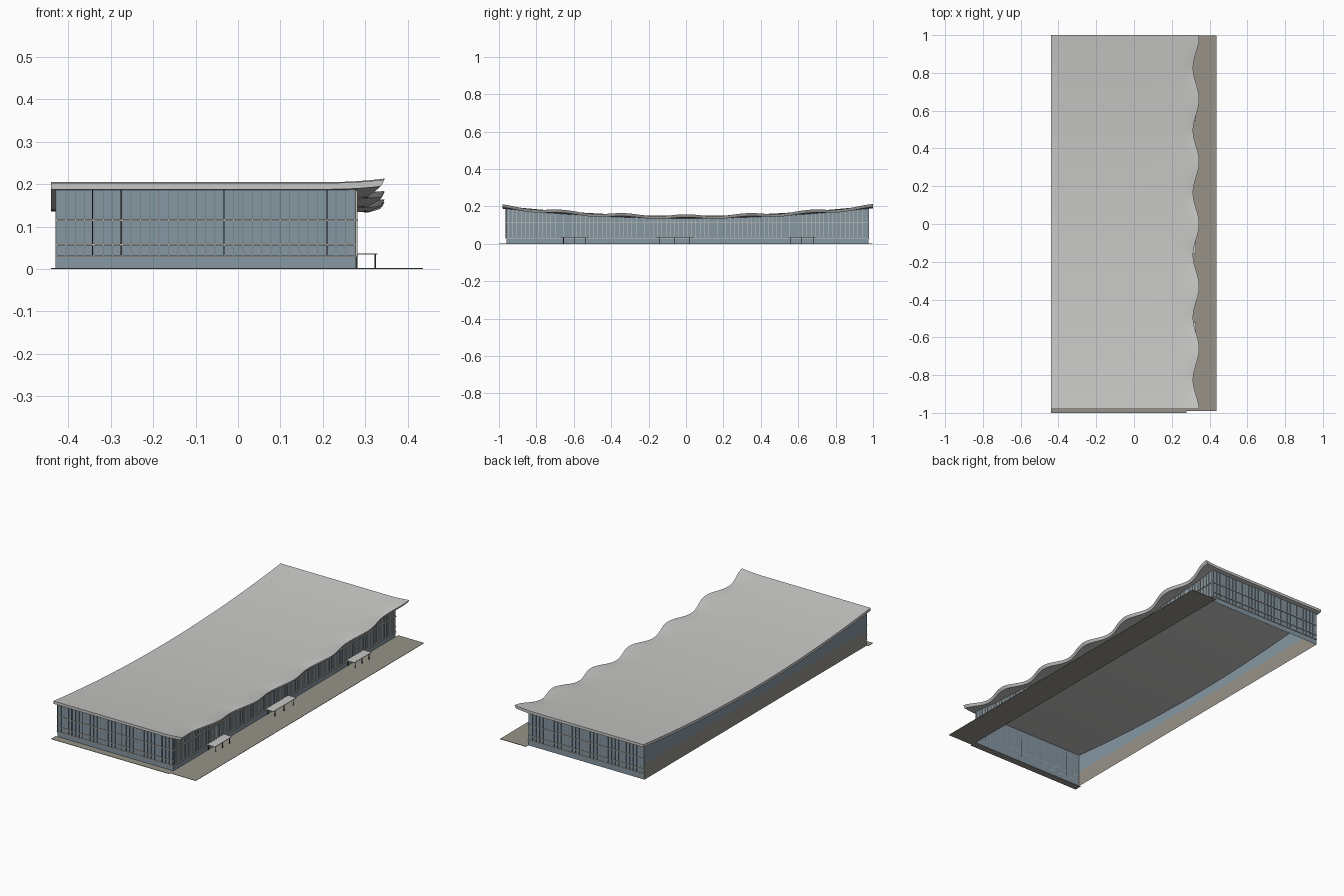
import bpy, bmesh, math

if "Cube" in bpy.data.objects:
    bpy.data.objects.remove(bpy.data.objects["Cube"])


def material(name, rgb):
    m = bpy.data.materials.new(name)
    m.diffuse_color = (*rgb, 1)
    m.use_nodes = True
    m.node_tree.nodes["Principled BSDF"].inputs["Base Color"].default_value = m.diffuse_color
    return m


ROOF = material("roof_grey", (0.58, 0.58, 0.57))
GLASS = material("blue_grey_glazing", (0.24, 0.31, 0.37))
STONE = material("warm_paving", (0.31, 0.29, 0.25))
TRIM = material("pale_trim", (0.60, 0.57, 0.50))
MULL = material("mullion_grey", (0.20, 0.23, 0.24))
DARK = material("dark_metal", (0.03, 0.03, 0.035))

X0, X1, Y0, Y1 = -0.43, 0.278, -0.96, 0.975   # wall lines
RX, RY0, RY1, THICK = -0.44, -0.98, 1.0, 0.015  # roof limits


def roof_z(y):
    return 0.15 + 0.055 * y * y


def finish(bm, name, mats):
    me = bpy.data.meshes.new(name)
    bm.to_mesh(me)
    bm.free()
    for m in mats:
        me.materials.append(m)
    ob = bpy.data.objects.new(name, me)
    bpy.context.collection.objects.link(ob)
    return ob


def add_box(bm, x0, x1, y0, y1, z0, z1):
    c = [bm.verts.new((x, y, z)) for z in (z0, z1)
         for x, y in ((x0, y0), (x1, y0), (x1, y1), (x0, y1))]
    for f in ((3, 2, 1, 0), (4, 5, 6, 7), (0, 1, 5, 4), (1, 2, 6, 5), (2, 3, 7, 6), (3, 0, 4, 7)):
        bm.faces.new([c[i] for i in f])


def boxes(name, mat, items):
    bm = bmesh.new()
    for b in items:
        add_box(bm, *b)
    return finish(bm, name, [mat])


def steps(a, b, n):
    return [a + (b - a) * i / n for i in range(n + 1)]


# Sagging roof slab with a scalloped, flared eave
def roof_ring(y):
    wave = math.cos(2 * math.pi * y / 0.33)
    edge = 0.329 + 0.016 * wave
    top = []
    for x in (RX, -0.2, 0.05, 0.22):
        top.append((x, roof_z(y)))
    for t in (0.25, 0.5, 0.75, 0.92, 1.0):
        top.append((0.22 + (edge - 0.22) * t, roof_z(y) + t * t * (0.002 + 0.006 * wave)))
    bottom = [(x, z - THICK) for x, z in reversed(top)]
    bottom[0] = (edge - 0.006, top[-1][1] - 0.012)
    return [(x, y, z) for x, z in top + bottom]


bm = bmesh.new()
rings = [[bm.verts.new(p) for p in roof_ring(y)] for y in steps(RY0, RY1, 120)]
n = len(rings[0])
for a, b in zip(rings, rings[1:]):
    for i in range(n):
        bm.faces.new((a[i], a[(i + 1) % n], b[(i + 1) % n], b[i]))
bm.faces.new(rings[0])
bm.faces.new(rings[-1])
bmesh.ops.recalc_face_normals(bm, faces=bm.faces)
roof = finish(bm, "roof", [ROOF])
bpy.context.view_layer.objects.active = roof
roof.select_set(True)
bpy.ops.object.shade_smooth_by_angle(angle=math.radians(40))
roof.select_set(False)


# Thin walls whose tops follow the roof
def wall(name, points, levels, mats):
    bm = bmesh.new()
    cols = [[bm.verts.new((x, y, z)) for z in levels + [roof_z(y) - THICK + 0.001]]
            for x, y in points]
    for a, b in zip(cols, cols[1:]):
        for i in range(len(levels)):
            bm.faces.new((a[i], b[i], b[i + 1], a[i + 1])).material_index = i
    return finish(bm, name, mats)


ys = steps(Y0, Y1, 40)
wall("right_wall", [(X1, y) for y in ys], [0.0], [GLASS])
wall("left_wall", [(X0, y) for y in reversed(ys)], [0.0, 0.085], [STONE, GLASS])
wall("front_wall", [(X0, Y0), (X1, Y0)], [0.0], [GLASS])
wall("back_wall", [(X1, Y1), (X0, Y1)], [0.0], [GLASS])

# Vertical mullions on the three glazed sides
W, D, BASE = 0.0012, 0.003, 0.03
boxes("right_mullions", TRIM,
      [(X1, X1 + D, y - W, y + W, BASE, roof_z(y) - THICK) for y in steps(Y0 + 0.01, Y1 - 0.01, 84)])
for name, ya, yb in (("front_mullions", Y0 - D, Y0), ("back_mullions", Y1, Y1 + D)):
    boxes(name, MULL, [(x - W, x + W, ya, yb, BASE, roof_z(Y0) - THICK)
                       for x in steps(X0 + 0.003, X1 - 0.003, 32)])

# Heavier dark posts on the front
boxes("front_posts", DARK, [(x - 0.0013, x + 0.0013, Y0 - 0.004, Y0, BASE, roof_z(Y0) - THICK)
                            for x in (-0.343, -0.275, -0.033, 0.21)])

# Horizontal rails
rails = []
for z in (0.03, 0.057, 0.115):
    h = 0.0018
    rails.append((X0, X1, Y0 - 0.005, Y0, z - h, z + h))
    rails.append((X0, X1, Y1, Y1 + 0.005, z - h, z + h))
    if z != 0.057:
        rails.append((X1, X1 + 0.005, Y0, Y1, z - h, z + h))
boxes("horizontal_rails", TRIM, rails)

# Entrance canopies with slim posts and doors behind
slabs, posts, doors = [], [], []
for y, half in ((-0.595, 0.075), (-0.06, 0.1), (0.62, 0.075)):
    slabs.append((X1, 0.328, y - half, y + half, 0.034, 0.037))
    for k in (-0.8, 0, 0.8):
        p = y + k * half
        posts.append((0.3215, 0.3245, p - 0.0015, p + 0.0015, 0, 0.034))
        doors.append((X1, X1 + 0.004, p - 0.0015, p + 0.0015, 0, 0.034))
boxes("entrance_canopies", ROOF, slabs)
boxes("canopy_posts", DARK, posts)
boxes("door_frames", DARK, doors)

# Paving along the right side and the front
boxes("paving", STONE, [(X1, 0.436, -0.99, 0.998, 0, 0.002),
                        (RX, X1, -1.0, Y0, 0, 0.002)])
